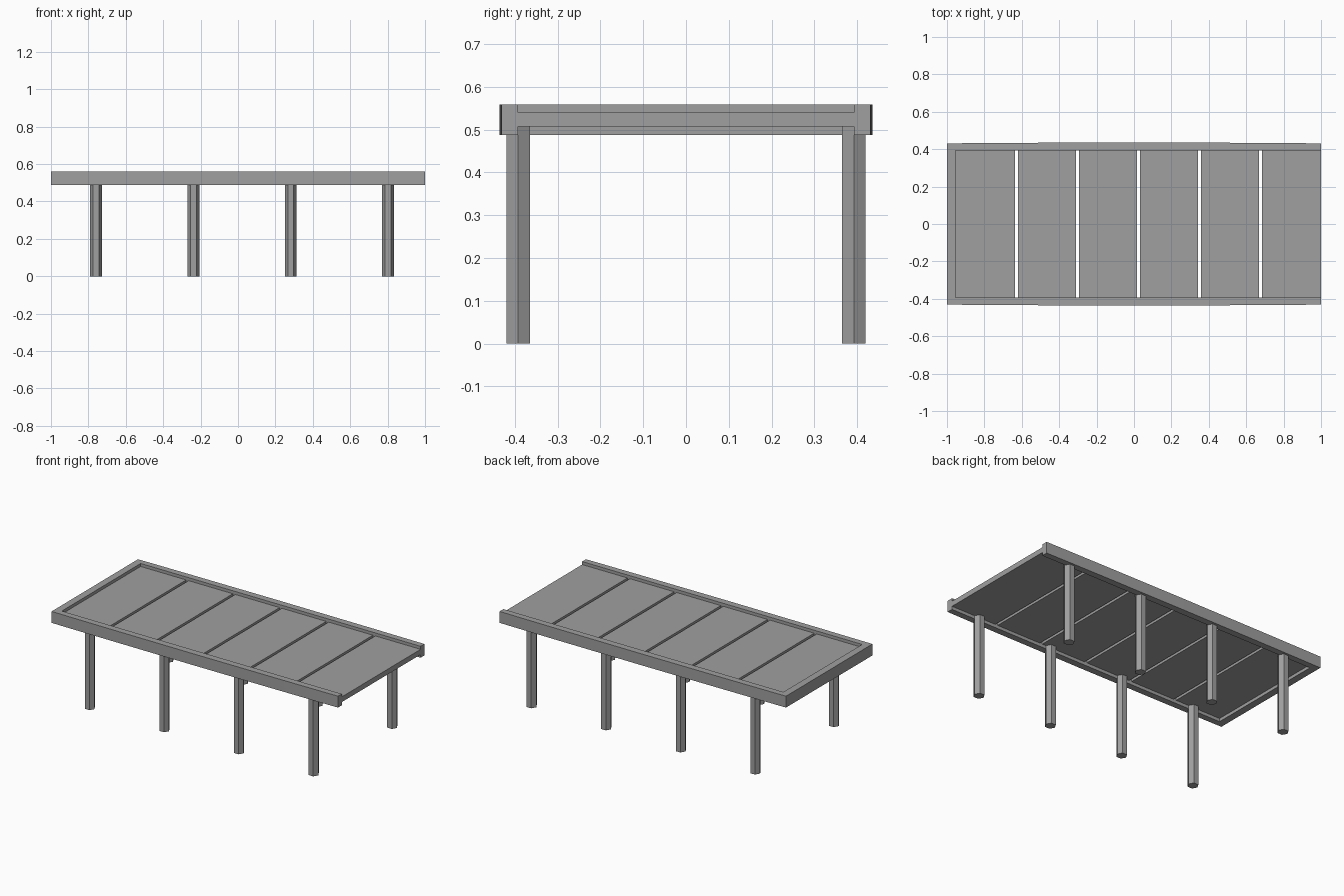
import bpy, bmesh, math

cube = bpy.data.objects.get("Cube")
if cube:
    bpy.data.objects.remove(cube, do_unlink=True)

grey = bpy.data.materials.new("concrete grey")
grey.use_nodes = True
COLOUR = (0.35, 0.35, 0.35, 1)
grey.diffuse_color = COLOUR
grey.node_tree.nodes["Principled BSDF"].inputs["Base Color"].default_value = COLOUR


def prism(name, outline, z0, z1):
    """Extrude a flat outline from z0 up to z1."""
    bm = bmesh.new()
    face = bm.faces.new([bm.verts.new((x, y, z0)) for x, y in outline])
    up = bmesh.ops.extrude_face_region(bm, geom=[face])["geom"]
    bmesh.ops.translate(bm, vec=(0, 0, z1 - z0),
                        verts=[v for v in up if isinstance(v, bmesh.types.BMVert)])
    bmesh.ops.recalc_face_normals(bm, faces=bm.faces)
    mesh = bpy.data.meshes.new(name)
    bm.to_mesh(mesh)
    bm.free()
    mesh.materials.append(grey)
    obj = bpy.data.objects.new(name, mesh)
    bpy.context.collection.objects.link(obj)
    return obj


# U-shaped rim: two gently bowed side rails joined by an end beam
INNER = 0.393
bow = [(x, 0.431 + 0.005 * (1 - x * x)) for x in (-1, -0.85, -0.62, 0, 0.62, 0.85, 1)]
rim = bow + [(1, INNER), (-0.955, INNER), (-0.955, -INNER), (1, -INNER)]
rim += [(x, -y) for x, y in reversed(bow)]
prism("rim", rim, 0.487, 0.559)

# Deck slabs with narrow gaps between them
PITCH, GAP = 0.326, 0.017
for i in range(6):
    start = -0.955 if i == 0 else -0.946 + i * PITCH
    end = 1.0 if i == 5 else -0.946 + (i + 1) * PITCH - GAP
    prism(f"deck_slab_{i + 1}",
          [(start, -INNER), (end, -INNER), (end, INNER), (start, INNER)], 0.507, 0.54)

# Hexagonal piles in pairs under the side rails
R = 0.032
for i in range(4):
    for side, y in (("front", -0.392), ("back", 0.392)):
        cx = -0.76 + i * 0.521
        hexagon = [(cx + R * math.cos(k * math.pi / 3), y + R * math.sin(k * math.pi / 3))
                   for k in range(6)]
        prism(f"{side}_pile_{i + 1}", hexagon, 0, 0.509)
